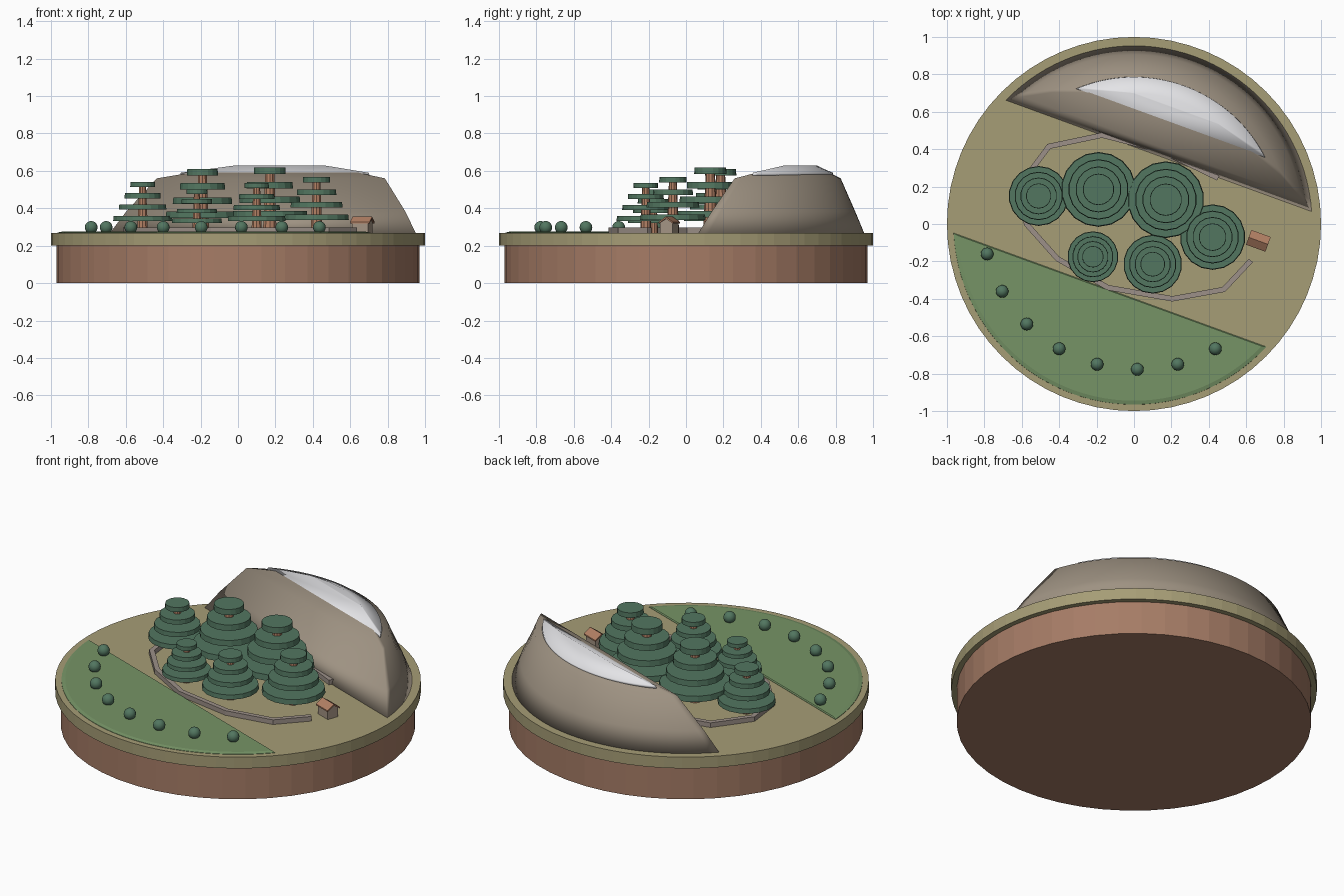
import bpy, bmesh, math
from mathutils import Matrix, Vector

if "Cube" in bpy.data.objects:
    bpy.data.objects.remove(bpy.data.objects["Cube"])

TILT = math.radians(-20)      # the whole landscape is laid out on this slant
GROUND = 0.268


def material(name, r, g, b):
    lin = [(c / 255 / 12.92) if c < 11 else ((c / 255 + 0.055) / 1.055) ** 2.4 for c in (r, g, b)] + [1]
    m = bpy.data.materials.new(name)
    m.use_nodes = True
    m.diffuse_color = lin
    m.node_tree.nodes["Principled BSDF"].inputs["Base Color"].default_value = lin
    return m


SOIL = material("soil brown", 166, 124, 102)
SAND = material("dry grass", 166, 157, 118)
GRASS = material("meadow green", 118, 148, 102)
LEAF = material("leaf green", 82, 118, 96)
BARK = material("bark and tile", 178, 128, 100)
ROCK = material("rock", 158, 146, 130)
SNOW = material("snow", 232, 232, 235)
STONE = material("wall stone", 156, 144, 136)
PLASTER = material("plaster", 164, 148, 132)


def finish(bm, name, mat, smooth=False):
    bmesh.ops.recalc_face_normals(bm, faces=bm.faces)
    for f in bm.faces:
        f.smooth = smooth
    mesh = bpy.data.meshes.new(name)
    bm.to_mesh(mesh)
    bm.free()
    mesh.materials.append(mat)
    ob = bpy.data.objects.new(name, mesh)
    bpy.context.collection.objects.link(ob)
    return ob


def add_cyl(bm, x, y, z0, z1, r0, r1, sides):
    bmesh.ops.create_cone(bm, cap_ends=True, segments=sides, radius1=r0, radius2=r1, depth=z1 - z0,
                          matrix=Matrix.Translation((x, y, (z0 + z1) / 2)))


def segment(name, mat, rings, angle, smooth, steps=40):
    """Stack circle segments, each given as radius, chord distance and height."""
    bm = bmesh.new()
    rot = Matrix.Rotation(angle, 3, 'Z')
    loops = []
    for r, chord, z in rings:
        half = math.acos(chord / r)
        angles = [math.pi / 2 - half + 2 * half * i / steps for i in range(steps + 1)]
        loops.append([bm.verts.new(rot @ Vector((r * math.cos(a), r * math.sin(a), z))) for a in angles])
    for low, high in zip(loops, loops[1:]):
        for i in range(steps + 1):
            j = (i + 1) % (steps + 1)
            bm.faces.new((low[i], low[j], high[j], high[i]))
    bm.faces.new(loops[0])
    bm.faces.new(loops[-1])
    return finish(bm, name, mat, smooth)


# Round base
for name, mat, z0, z1, r, sides in (("soil_base", SOIL, 0, 0.2, 0.97, 48),
                                    ("ground_disc", SAND, 0.2, GROUND, 1, 64)):
    bm = bmesh.new()
    add_cyl(bm, 0, 0, z0, z1, r, r, sides)
    finish(bm, name, mat)

# Meadow, mountain and snow cap
segment("meadow", GRASS, [(0.967, 0.375, 0.262), (0.965, 0.375, 0.27), (0.945, 0.38, 0.275)],
        TILT + math.pi, False)
segment("mountain", ROCK, [(0.955, 0.385, 0.262), (0.905, 0.435, 0.383), (0.827, 0.513, 0.56),
                           (0.705, 0.645, 0.624)], TILT, True)
segment("snow_cap", SNOW, [(0.787, 0.573, 0.575), (0.785, 0.575, 0.59), (0.7, 0.655, 0.63)],
        TILT, True)

# Tiered trees: position and radius of the lowest tier
trees = [(-0.51, 0.15, 0.16), (-0.19, 0.185, 0.2), (0.17, 0.13, 0.205),
         (0.42, -0.07, 0.175), (-0.22, -0.175, 0.136), (0.1, -0.215, 0.157)]
for n, (x, y, r) in enumerate(trees, 1):
    bm = bmesh.new()
    add_cyl(bm, x, y, GROUND - 0.005, GROUND + 1.6 * r, 0.19 * r, 0.12 * r, 10)
    finish(bm, f"tree_trunk_{n}", BARK)
    bm = bmesh.new()
    for i in range(4):
        top = GROUND + (0.57 + 0.38 * i) * r
        tier = r * (1 - 0.193 * i)
        add_cyl(bm, x, y, top - 0.17 * r, top, tier, tier * 0.98, 18)
    finish(bm, f"tree_tiers_{n}", LEAF)

# Round bushes along the meadow
bushes = [(-0.785, -0.16), (-0.705, -0.36), (-0.573, -0.535), (-0.4, -0.667),
          (-0.197, -0.75), (0.018, -0.777), (0.234, -0.75), (0.435, -0.667)]
for n, (x, y) in enumerate(bushes, 1):
    bm = bmesh.new()
    bmesh.ops.create_uvsphere(bm, u_segments=16, v_segments=10, radius=0.034,
                              matrix=Matrix.Translation((x, y, 0.298)))
    finish(bm, f"bush_{n}", LEAF, True)

# Low stone wall, mitred at its bends
path = [Vector(p) for p in ((0.45, 0.245), (0.14, 0.395), (-0.17, 0.475), (-0.455, 0.415),
                            (-0.6, 0.22), (-0.575, 0.0), (-0.41, -0.185), (-0.14, -0.34),
                            (0.205, -0.4), (0.48, -0.35), (0.625, -0.195))]
bm = bmesh.new()
sections = []
for i, p in enumerate(path):
    dirs = []
    if i:
        dirs.append((p - path[i - 1]).normalized())
    if i < len(path) - 1:
        dirs.append((path[i + 1] - p).normalized())
    d = sum(dirs, Vector((0, 0))).normalized()
    side = Vector((-d.y, d.x)) * 0.014 / d.dot(dirs[0])
    corners = ((p + side, 0.26), (p - side, 0.26), (p - side, 0.296), (p + side, 0.296))
    sections.append([bm.verts.new((q.x, q.y, z)) for q, z in corners])
for a, b in zip(sections, sections[1:]):
    for k in range(4):
        bm.faces.new((a[k], a[k - 1], b[k - 1], b[k]))
bm.faces.new(sections[0])
bm.faces.new(sections[-1])
finish(bm, "stone_wall", STONE)


# Small house with a gabled roof
def prism(name, mat, profile, half_length):
    """Extrude a cross-section along the ridge of the house."""
    bm = bmesh.new()
    face = bm.faces.new([bm.verts.new((-half_length, y, z)) for y, z in profile])
    moved = bmesh.ops.extrude_face_region(bm, geom=[face])
    verts = [v for v in moved["geom"] if isinstance(v, bmesh.types.BMVert)]
    bmesh.ops.translate(bm, verts=verts, vec=(2 * half_length, 0, 0))
    ob = finish(bm, name, mat)
    ob.location = (0.665, -0.09, 0)
    ob.rotation_euler.z = TILT


prism("house_walls", PLASTER, [(-0.035, 0.262), (0.035, 0.262), (0.035, 0.325), (0, 0.343), (-0.035, 0.325)], 0.046)
prism("house_roof", BARK, [(-0.042, 0.318), (0, 0.345), (0.042, 0.318), (0.042, 0.326), (0, 0.355), (-0.042, 0.326)], 0.055)
